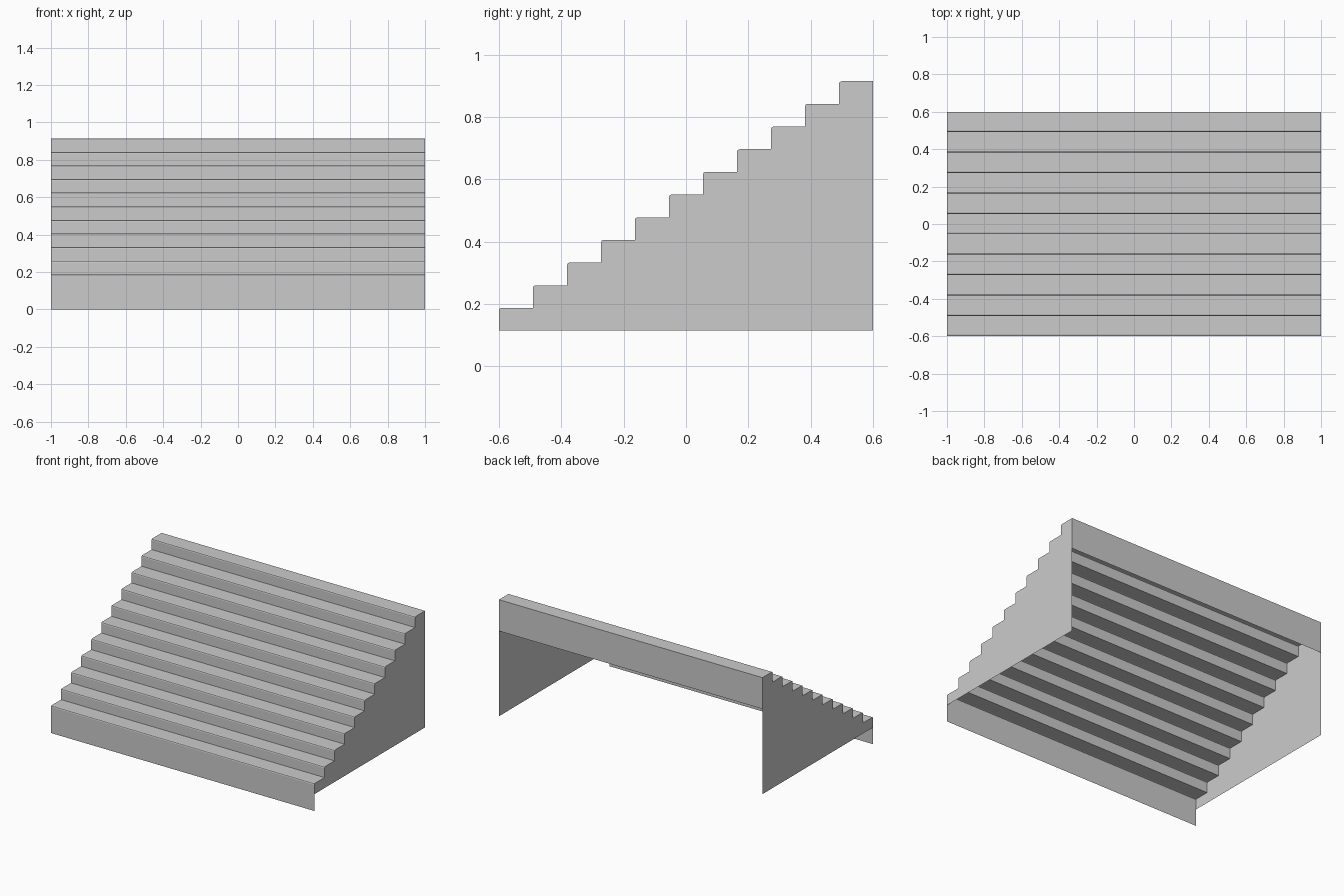
import bpy, math

if "Cube" in bpy.data.objects:
    bpy.data.objects.remove(bpy.data.objects["Cube"])

STEPS, HALF_W, HALF_D = 11, 1.0, 0.6
RUN = 2 * HALF_D / STEPS
BASE, TOP = 0.115, 0.915            # side panel bottom, top tread
RISE = (TOP - BASE) / STEPS
R = 0.008                           # nosing radius
BACK_BOTTOM = 0.70


def make(name, verts, faces):
    mesh = bpy.data.meshes.new(name)
    mesh.from_pydata(verts, [], faces)
    mesh.update()
    obj = bpy.data.objects.new(name, mesh)
    bpy.context.collection.objects.link(obj)
    return obj


def sheet(name, profile):
    """Sweep an open (y, z) profile across the full width."""
    verts = [(x, y, z) for y, z in profile for x in (-HALF_W, HALF_W)]
    faces = [(2 * i, 2 * i + 1, 2 * i + 3, 2 * i + 2) for i in range(len(profile) - 1)]
    return make(name, verts, faces)


# Stepped profile with a small rounded nosing on every tread
steps = []
for i in range(STEPS):
    y, z = -HALF_D + i * RUN, BASE + (i + 1) * RISE
    steps.append((y, z - RISE))
    for k in range(3):
        a = k * math.pi / 4
        steps.append((y + R - R * math.cos(a), z - R + R * math.sin(a)))
steps.append((HALF_D, TOP))

# Treads and risers, with the lowest riser running down to the ground
sheet("steps", [(-HALF_D, 0)] + steps[1:])

# Short panel hanging from the top tread
sheet("back_panel", [(HALF_D, TOP), (HALF_D, BACK_BOTTOM)])

# Thin stepped side panels
outline = steps + [(HALF_D, BASE)]
for name, x in (("left_side", -HALF_W), ("right_side", HALF_W)):
    order = list(range(len(outline)))
    if x > 0:
        order.reverse()
    make(name, [(x, y, z) for y, z in outline], [order])
for o in ("left_side", "right_side"):
    # Outward-facing normals
    m = bpy.data.objects[o].data
    if m.polygons[0].normal.x * m.vertices[0].co.x < 0:
        m.flip_normals()
